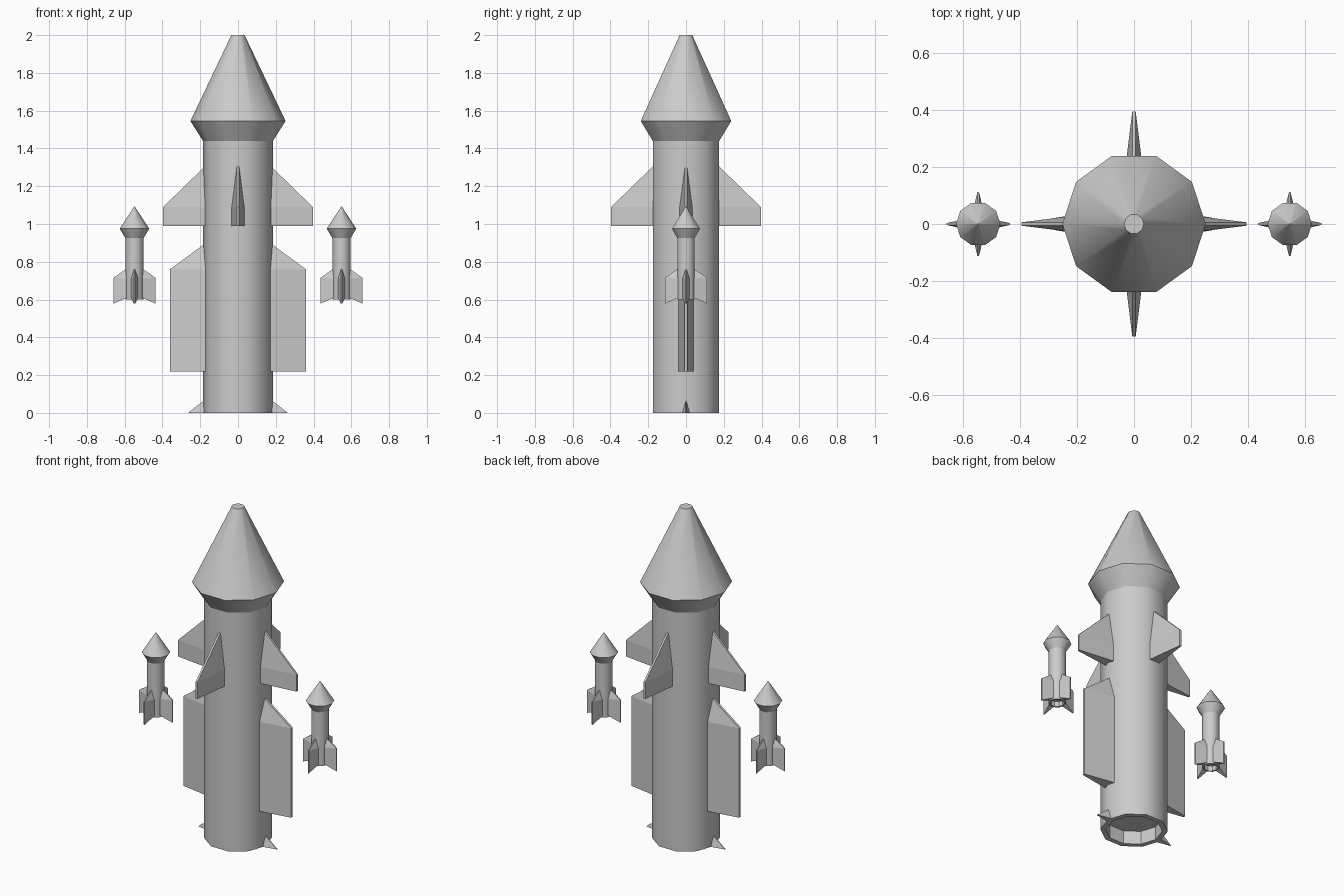
import bpy, bmesh
from math import cos, sin, pi

if "Cube" in bpy.data.objects:
    bpy.data.objects.remove(bpy.data.objects["Cube"])

SIDES = 10


def make_object(name, bm):
    bmesh.ops.recalc_face_normals(bm, faces=bm.faces)
    mesh = bpy.data.meshes.new(name)
    bm.to_mesh(mesh)
    bm.free()
    obj = bpy.data.objects.new(name, mesh)
    bpy.context.collection.objects.link(obj)
    return obj


def hull(name, rings, cx=0):
    """Ten-sided turned body from (radius, z) rings, starting inside the nozzle.
    Walls are smooth around, with a crease at each ring; the nozzle stays flat."""
    bm = bmesh.new()
    loops = [[bm.verts.new((cx + r * cos(2 * pi * i / SIDES),
                            r * sin(2 * pi * i / SIDES), z))
              for i in range(SIDES)] for r, z in rings]
    for n, (a, b) in enumerate(zip(loops, loops[1:])):
        for i in range(SIDES):
            j = (i + 1) % SIDES
            f = bm.faces.new((a[i], a[j], b[j], b[i]))
            f.smooth = n >= 2
    bm.faces.new(loops[0])
    bm.faces.new(loops[-1])
    for loop in loops:
        for i in range(SIDES):
            bm.edges.get((loop[i], loop[(i + 1) % SIDES])).smooth = False
    return make_object(name, bm)


def fin(name, profile, quarter, cx=0):
    """Tapered fin from (reach, z, half thickness) points, turned by quarter turns."""
    bm = bmesh.new()
    c, s = round(cos(quarter * pi / 2)), round(sin(quarter * pi / 2))
    for r, z, h in profile:
        for t in (-h, h):
            bm.verts.new((cx + r * c - t * s, r * s + t * c, z))
    bmesh.ops.convex_hull(bm, input=bm.verts)
    bmesh.ops.dissolve_limit(bm, angle_limit=0.02, verts=bm.verts, edges=bm.edges)
    return make_object(name, bm)


# Main rocket: nozzle recess, body, collar and blunt nose
hull("main_body", [(0.155, 0.08), (0.155, 0), (0.185, 0), (0.185, 1.44),
                   (0.252, 1.545), (0.035, 2.0)])

# Four upper fins
upper = [(0.17, 1.31, 0.006), (0.17, 1.09, 0.034), (0.17, 0.99, 0.034),
         (0.396, 1.09, 0.006), (0.396, 0.99, 0.006)]
for q in range(4):
    fin("upper_fin", upper, q)

# Long side fins and small tail spikes, left and right
long_fin = [(0.17, 0.90, 0.007), (0.17, 0.76, 0.04), (0.17, 0.22, 0.04),
            (0.36, 0.76, 0.007), (0.36, 0.22, 0.007)]
spike = [(0.175, 0.07, 0.002), (0.175, 0.0, 0.02), (0.264, 0.0, 0.002)]
for q in (0, 2):
    fin("long_side_fin", long_fin, q)
    fin("tail_spike", spike, q)

# Two small escort rockets, each with four swept fins
small_fin = [(0.04, 0.765, 0.003), (0.04, 0.71, 0.02), (0.04, 0.61, 0.02),
             (0.112, 0.715, 0.003), (0.112, 0.578, 0.003)]
for cx in (-0.548, 0.548):
    hull("small_rocket_body", [(0.038, 0.63), (0.038, 0.6), (0.048, 0.6), (0.048, 0.925),
                               (0.078, 0.975), (0.002, 1.092)], cx)
    for q in range(4):
        fin("small_rocket_fin", small_fin, q, cx)
